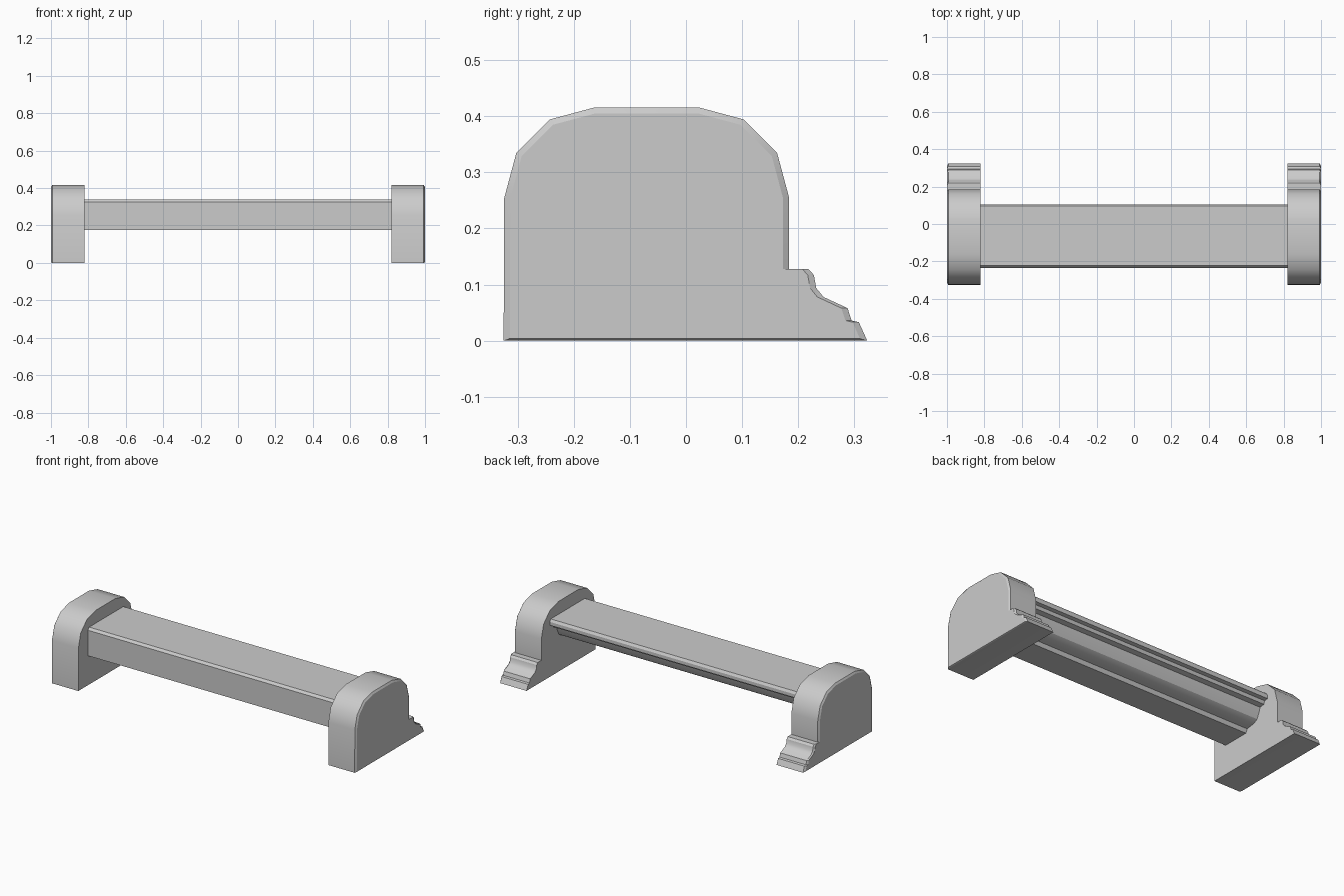
import bpy, bmesh, math

if "Cube" in bpy.data.objects:
    bpy.data.objects.remove(bpy.data.objects["Cube"])


def loft(name, rings):
    """Skin matching (y, z) profiles placed at increasing x and cap both ends."""
    bm = bmesh.new()
    loops = [[bm.verts.new((x, y, z)) for y, z in pts] for x, pts in rings]
    n = len(loops[0])
    for a, b in zip(loops, loops[1:]):
        for i in range(n):
            j = (i + 1) % n
            bm.faces.new((a[i], a[j], b[j], b[i]))
    bm.faces.new(loops[0])
    bm.faces.new(loops[-1])
    bmesh.ops.recalc_face_normals(bm, faces=bm.faces)
    mesh = bpy.data.meshes.new(name)
    bm.to_mesh(mesh)
    bm.free()
    ob = bpy.data.objects.new(name, mesh)
    bpy.context.collection.objects.link(ob)
    bpy.ops.object.select_all(action='DESELECT')
    ob.select_set(True)
    bpy.context.view_layer.objects.active = ob
    bpy.ops.object.shade_smooth_by_angle(angle=math.radians(32))
    return ob


def arch(inset):
    """Rounded block outline with a moulded toe at the back."""
    pts = [(-0.325 + inset, inset * 0.35)]
    r = 0.162
    for cy, start in ((-0.162, 180), (0.022, 90)):
        for k in range(4):
            a = math.radians(start - 30 * k)
            pts.append((cy + (r - inset) * math.cos(a),
                        0.254 + (r - inset) * math.sin(a)))
    toe = [(0.184, 0.128), (0.218, 0.128), (0.228, 0.117), (0.232, 0.094),
           (0.245, 0.078), (0.288, 0.058), (0.295, 0.036), (0.308, 0.033)]
    pts += [(y - inset, z) for y, z in toe]
    pts.append((0.323 - inset * 1.2, inset * 0.35))
    return pts


# End blocks with a chamfered outer face
for side, name in ((1, "right_end_block"), (-1, "left_end_block")):
    loft(name, [(side * 0.82, arch(0)), (side * 0.993, arch(0)),
                (side * 1.0, arch(0.011))])

# Seat beam with stepped moulding along its back underside
beam = [(-0.235, 0.175), (-0.07, 0.175), (-0.06, 0.197), (-0.04, 0.2),
        (-0.005, 0.205), (0.02, 0.22), (0.035, 0.25), (0.045, 0.28),
        (0.075, 0.285), (0.082, 0.303), (0.105, 0.306), (0.105, 0.326),
        (0.096, 0.34), (-0.223, 0.34), (-0.235, 0.326)]
loft("seat_beam", [(-0.825, beam), (0.825, beam)])
